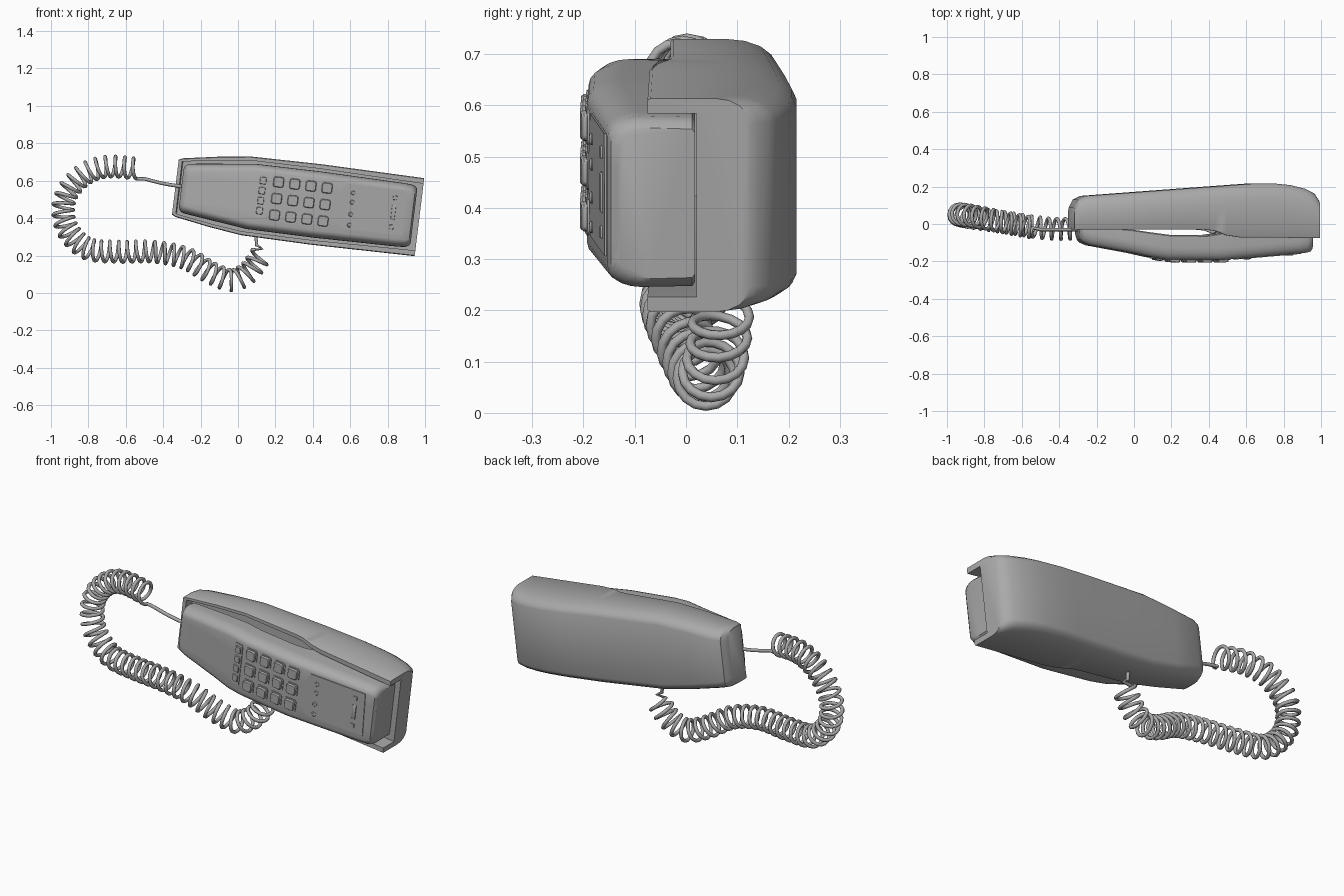
import bpy, bmesh, math
from mathutils import Vector, Matrix

cube = bpy.data.objects.get("Cube")
if cube:
    bpy.data.objects.remove(cube, do_unlink=True)

grey = bpy.data.materials.new("warm grey plastic")
grey.use_nodes = True
COLOUR = (0.4, 0.4, 0.4, 1)
grey.diffuse_color = COLOUR
grey.node_tree.nodes["Principled BSDF"].inputs["Base Color"].default_value = COLOUR

# Phone frame: u runs along the length, w across the width, both tilted about y
TILT = Matrix.Translation((0.32, 0, 0.485)) @ Matrix.Rotation(math.radians(7), 4, 'Y')


def table(keys, u):
    """Linear interpolation in a list of (u, value) pairs."""
    if u <= keys[0][0]:
        return keys[0][1]
    for (a, p), (b, q) in zip(keys, keys[1:]):
        if u <= b:
            return p + (q - p) * (u - a) / (b - a)
    return keys[-1][1]


def finish(name, bm, angle=35):
    bmesh.ops.recalc_face_normals(bm, faces=bm.faces)
    mesh = bpy.data.meshes.new(name)
    bm.to_mesh(mesh)
    bm.free()
    mesh.materials.append(grey)
    obj = bpy.data.objects.new(name, mesh)
    bpy.context.collection.objects.link(obj)
    obj.matrix_world = TILT
    bpy.ops.object.select_all(action='DESELECT')
    obj.select_set(True)
    bpy.context.view_layer.objects.active = obj
    bpy.ops.object.shade_smooth_by_angle(angle=math.radians(angle))
    return obj


def loft(name, stations, section):
    """Skin closed (y, w) sections along u and cap both ends."""
    bm = bmesh.new()
    rings = [[bm.verts.new((u, y, w)) for y, w in section(u)] for u in stations]
    for a, b in zip(rings, rings[1:]):
        for i in range(len(a)):
            j = (i + 1) % len(a)
            bm.faces.new((a[i], a[j], b[j], b[i]))
    bm.faces.new(rings[0])
    bm.faces.new(rings[-1])
    return finish(name, bm)


def mirrored(half):
    return half + [(y, -w) for y, w in reversed(half)]


# Wall cradle: a channel with a closed left end and an open right end
BASE_HALF = [(-0.66, 0.148), (-0.64, 0.158), (-0.45, 0.19), (-0.28, 0.212), (0.1, 0.217), (0.655, 0.21)]
BASE_BACK = [(-0.66, 0.09), (-0.64, 0.13), (-0.6, 0.15), (0.3, 0.216), (0.42, 0.216), (0.5, 0.208),
             (0.58, 0.188), (0.63, 0.163), (0.655, 0.125)]
BASE_RIM = [(-0.6, -0.03), (0.03, -0.03), (0.08, -0.035), (0.15, -0.06), (0.22, -0.071), (0.65, -0.075)]


def base_section(u):
    half, back, rim = table(BASE_HALF, u), table(BASE_BACK, u), table(BASE_RIM, u)
    floor = rim + 0.001 if u < -0.637 else 0.02
    inner = half - table([(-0.6, 0.018), (0.6, 0.03)], u)
    outer = [(rim, half - 0.004), (rim + 0.006, half), (back * 0.45, half)]
    for k in range(1, 5):
        a = k * math.pi / 8
        outer.append((back * (0.45 + 0.55 * math.sin(a)), half - 0.05 * (1 - math.cos(a))))
    return mirrored([(floor, inner), (rim, inner)] + outer)


loft("wall_cradle", [-0.66, -0.65, -0.64, -0.636, -0.6, -0.45, -0.28, -0.1, 0.03, 0.08, 0.115, 0.15,
                     0.18, 0.22, 0.3, 0.42, 0.46, 0.5, 0.54, 0.58, 0.605, 0.63, 0.645, 0.655], base_section)

# Handset: rounded front, arched grip underneath
SET_HALF = [(-0.628, 0.105), (-0.62, 0.122), (-0.605, 0.132), (-0.55, 0.14), (-0.25, 0.176),
            (0.1, 0.178), (0.55, 0.171), (0.595, 0.168), (0.615, 0.16), (0.625, 0.148)]
SET_FRONT = [(-0.628, -0.065), (-0.62, -0.085), (-0.605, -0.1), (-0.57, -0.114), (-0.35, -0.154),
             (-0.25, -0.176), (-0.16, -0.19), (0.13, -0.193), (0.595, -0.153), (0.615, -0.146), (0.625, -0.132)]
SET_BACK = [(-0.6, -0.005), (-0.35, -0.03), (-0.25, -0.045), (-0.15, -0.058), (0.05, -0.06),
            (0.12, -0.05), (0.18, -0.02), (0.23, 0.018)]


def handset_section(u):
    half, front, back = table(SET_HALF, u), table(SET_FRONT, u), table(SET_BACK, u)
    deep = min(0.065, (back - front) * 0.7)
    pts = [(front, 0.07)]
    for k in range(6):
        a = k * math.pi / 10
        pts.append((front + deep * (1 - math.cos(a)), half - 0.04 * (1 - math.sin(a))))
    return mirrored(pts + [(back - 0.006, half - 0.002), (back, half - 0.01)])


loft("handset", sorted({u for keys in (SET_HALF, SET_FRONT, SET_BACK) for u, _ in keys}), handset_section)


# Raised pads that follow the handset's face
def pad(bm, outline, height, taper=0.0):
    cu = sum(p[0] for p in outline) / len(outline)
    cw = sum(p[1] for p in outline) / len(outline)

    def ring(h, shrink):
        return [bm.verts.new((cu + (u - cu) * shrink, table(SET_FRONT, u) - h, cw + (w - cw) * shrink))
                for u, w in outline]
    rings = [ring(-0.004, 1), ring(height * 0.65, 1), ring(height, 1 - taper)]
    for a, b in zip(rings, rings[1:]):
        for i in range(len(a)):
            j = (i + 1) % len(a)
            bm.faces.new((a[i], a[j], b[j], b[i]))
    bm.faces.new(rings[-1])


def rounded(u, w, su, sw, r):
    pts = []
    for k, (sx, sy) in enumerate(((1, 1), (-1, 1), (-1, -1), (1, -1))):
        for s in range(4):
            a = (k + s / 3) * math.pi / 2
            pts.append((u + sx * (su / 2 - r) + r * math.cos(a), w + sy * (sw / 2 - r) + r * math.sin(a)))
    return pts


# Dialling keys with their surrounds
surrounds, keys = bmesh.new(), bmesh.new()
for col in range(4):
    for row in range(3):
        u, w = -0.115 + 0.087 * col, 0.094 - 0.089 * row
        pad(surrounds, rounded(u, w, 0.07, 0.07, 0.014), 0.004)
        pad(keys, rounded(u, w, 0.056, 0.056, 0.012), 0.014, 0.12)
finish("key_surrounds", surrounds)
finish("dial_keys", keys)

# Narrow column of function buttons
strip, buttons = bmesh.new(), bmesh.new()
pad(strip, rounded(-0.198, 0.011, 0.052, 0.23, 0.004), 0.004)
for i in range(4):
    pad(buttons, rounded(-0.198, 0.092 - 0.054 * i, 0.034, 0.038, 0.005), 0.01, 0.1)
finish("function_strip", strip)
finish("function_buttons", buttons)

# Earpiece panel with a bowed left edge, sound holes and switches
panel, details = bmesh.new(), bmesh.new()
bow = [(0.21 + 0.035 * (k / 4) ** 2, 0.01 - 0.12 * k / 4) for k in range(-4, 5)]
pad(panel, bow + [(0.575, -0.11), (0.565, 0.13)], 0.004)
for w in (0.085, 0.035, -0.03, -0.088):
    pad(details, rounded(0.288, w, 0.024, 0.024, 0.011), 0.009, 0.3)
for w, size in ((0.087, 0.024), (0.008, 0.08), (-0.07, 0.024)):
    pad(details, rounded(0.513, w, 0.022, size, 0.003), 0.008, 0.1)
finish("earpiece_panel", panel)
finish("panel_details", details)


# Coiled cord: straight lead, helix around a smooth path, lead into the cradle
def smooth_path(points, steps=24):
    pts = [Vector(p) for p in points]
    pts = [2 * pts[0] - pts[1]] + pts + [2 * pts[-1] - pts[-2]]
    out = []
    for a, b, c, d in zip(pts, pts[1:], pts[2:], pts[3:]):
        for s in range(steps):
            t = s / steps
            out.append(0.5 * (2 * b + (c - a) * t + (2 * a - 5 * b + 4 * c - d) * t ** 2
                              + (3 * b - 3 * c + d - a) * t ** 3))
    return out + [pts[-2]]


def helix(path, pitch, radius, per_turn=16):
    lengths = [0.0]
    for a, b in zip(path, path[1:]):
        lengths.append(lengths[-1] + (b - a).length)
    count = round(lengths[-1] / pitch) * per_turn
    out, i = [], 0
    for k in range(count + 1):
        d = lengths[-1] * k / count
        while i < len(path) - 2 and lengths[i + 1] < d:
            i += 1
        seg = path[i + 1] - path[i]
        tangent = seg.normalized()
        side = tangent.cross(Vector((0, 1, 0))).normalized()
        other = tangent.cross(side)
        a = math.tau * k / per_turn
        centre = path[i] + tangent * (d - lengths[i])
        out.append(centre + radius * (side * math.cos(a) + other * math.sin(a)))
    return out


coil = helix(smooth_path([(-0.54, -0.02, 0.665), (-0.7, 0.01, 0.675), (-0.82, 0.035, 0.635),
                          (-0.91, 0.05, 0.54), (-0.935, 0.05, 0.43), (-0.9, 0.04, 0.32),
                          (-0.8, 0.025, 0.235), (-0.63, 0, 0.22), (-0.45, -0.025, 0.22),
                          (-0.28, -0.02, 0.185), (-0.14, 0.015, 0.105), (-0.03, 0.04, 0.068),
                          (0.06, 0.06, 0.115), (0.12, 0.07, 0.2)]), 0.048, 0.055)
lead_in = smooth_path([(-0.28, -0.03, 0.565), (-0.4, -0.03, 0.585), (-0.5, -0.03, 0.61)], 4)
lead_out = [Vector((0.13, 0.07, 0.235)), Vector((0.1, 0.07, 0.255)), Vector((0.095, 0.07, 0.31))]
line = lead_in + coil + lead_out
data = bpy.data.curves.new("coiled_cord", 'CURVE')
data.dimensions = '3D'
data.bevel_depth = 0.0095
data.bevel_resolution = 2
data.use_fill_caps = True
spline = data.splines.new('POLY')
spline.points.add(len(line) - 1)
for point, co in zip(spline.points, line):
    point.co = (*co, 1)
data.materials.append(grey)
cord = bpy.data.objects.new("coiled_cord", data)
bpy.context.collection.objects.link(cord)
bpy.ops.object.select_all(action='DESELECT')
cord.select_set(True)
bpy.context.view_layer.objects.active = cord
bpy.ops.object.convert(target='MESH')
bpy.ops.object.shade_smooth_by_angle(angle=math.radians(60))
